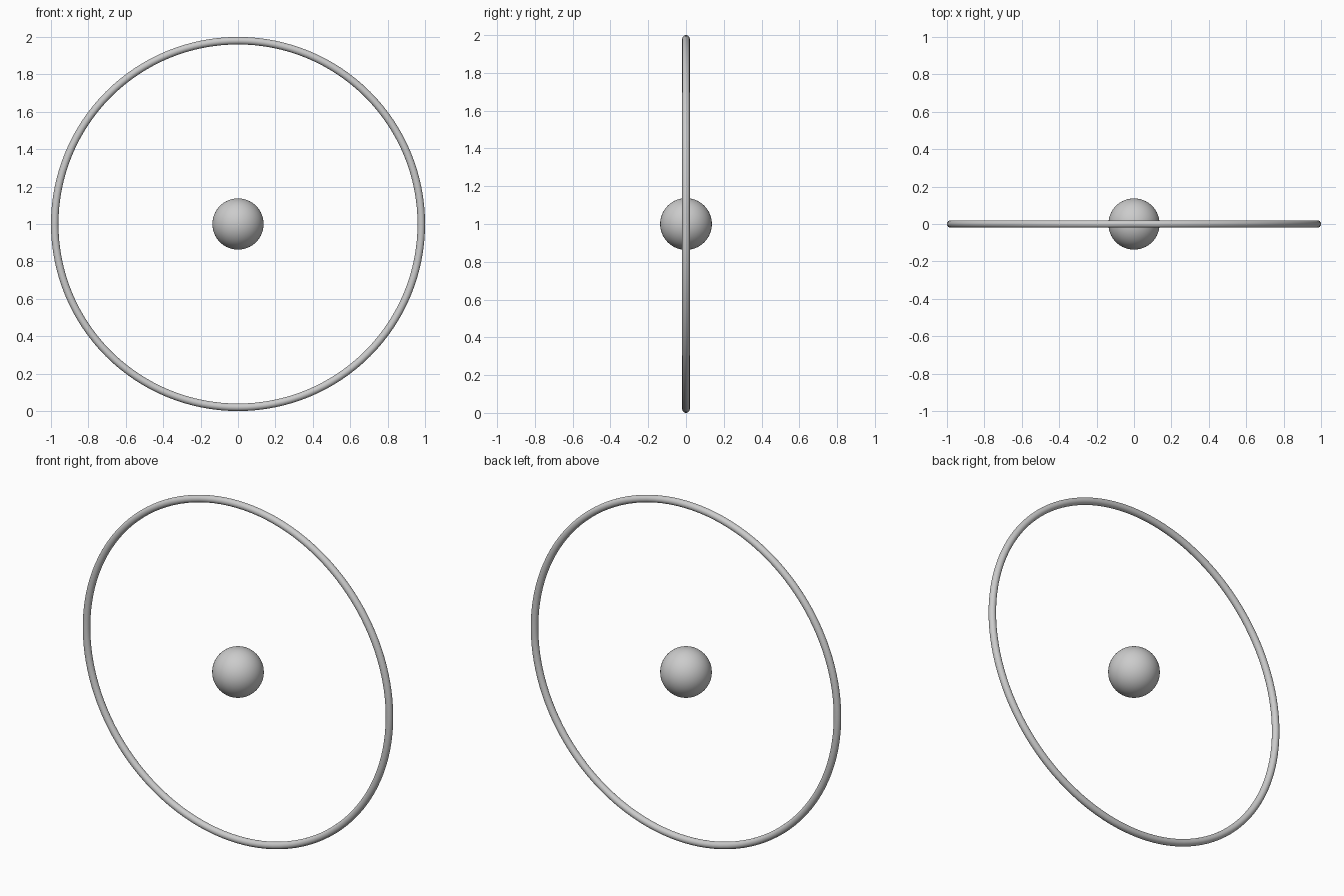
import bpy
from math import radians

if "Cube" in bpy.data.objects:
    bpy.data.objects.remove(bpy.data.objects["Cube"])

RING_R, TUBE_R, BALL_R = 0.98, 0.02, 0.137


def finish(name):
    obj = bpy.context.object
    obj.name = name
    bpy.ops.object.transform_apply(location=False, rotation=True, scale=True)
    bpy.ops.object.shade_smooth()


# Thin upright ring facing the front
bpy.ops.mesh.primitive_torus_add(
    major_radius=RING_R, minor_radius=TUBE_R, major_segments=128,
    minor_segments=24, location=(0, 0, 1), rotation=(radians(90), 0, 0))
finish("outer_ring")

# Ball floating at the ring's centre
bpy.ops.mesh.primitive_uv_sphere_add(
    radius=BALL_R, segments=64, ring_count=32, location=(0, 0, 1))
finish("centre_ball")
